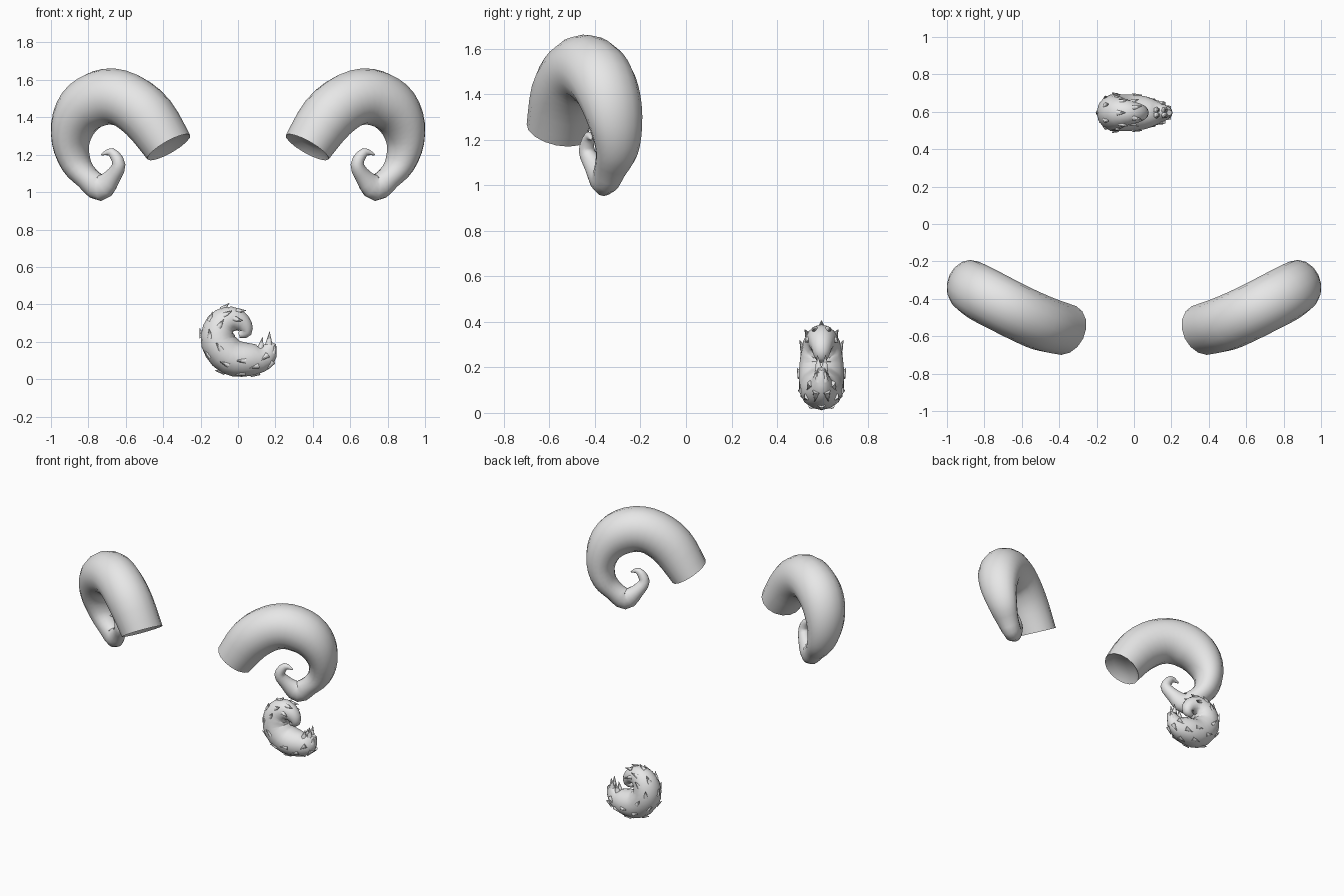
import bpy, bmesh, math
from mathutils import Vector

if "Cube" in bpy.data.objects:
    bpy.data.objects.remove(bpy.data.objects["Cube"])

grey = bpy.data.materials.new("horn grey")
grey.diffuse_color = (0.8, 0.8, 0.8, 1)
grey.use_nodes = True
grey.node_tree.nodes["Principled BSDF"].inputs["Base Color"].default_value = grey.diffuse_color


def smooth_stations(rows, steps):
    """Catmull-Rom through rows of (x, y, z, in-plane radius, across radius)."""
    out = []
    for i in range(len(rows) - 1):
        p = [rows[max(0, min(len(rows) - 1, i + k))] for k in (-1, 0, 1, 2)]
        for s in range(steps):
            t = s / steps
            out.append([0.5 * (2 * b + (c - a) * t + (2 * a - 5 * b + 4 * c - d) * t * t
                               + (3 * b - a - 3 * c + d) * t ** 3) for a, b, c, d in zip(*p)])
    return out + [list(rows[-1])]


def ring_points(stations, normal):
    """Return (centre, tangent, outward axis, radii) for every station."""
    frames = []
    for i, st in enumerate(stations):
        a = Vector(stations[max(i - 1, 0)][:3])
        b = Vector(stations[min(i + 1, len(stations) - 1)][:3])
        tan = (b - a)
        tan = (tan - normal * tan.dot(normal)).normalized()
        frames.append((Vector(st[:3]), tan, normal.cross(tan), st[3], st[4]))
    return frames


def finish(name, bm, angle):
    bmesh.ops.recalc_face_normals(bm, faces=bm.faces)
    mesh = bpy.data.meshes.new(name)
    bm.to_mesh(mesh)
    bm.free()
    mesh.materials.append(grey)
    obj = bpy.data.objects.new(name, mesh)
    bpy.context.collection.objects.link(obj)
    bpy.ops.object.select_all(action='DESELECT')
    obj.select_set(True)
    bpy.context.view_layer.objects.active = obj
    bpy.ops.object.shade_smooth_by_angle(angle=math.radians(angle))
    return obj


def tube(bm, frames, normal, sides, hollow):
    """Loft oval rings; the first end can be dished inwards."""
    loops = []

    def ring(c, u, a, b):
        return [bm.verts.new(c + u * (a * math.cos(2 * math.pi * k / sides))
                             + normal * (b * math.sin(2 * math.pi * k / sides)))
                for k in range(sides)]
    if hollow:
        c, t, u, a, b = frames[0]
        loops.append(ring(c + t * 0.03, u, a * 0.65, b * 0.65))
    loops += [ring(c, u, a, b) for c, t, u, a, b in frames]
    for r0, r1 in zip(loops, loops[1:]):
        for k in range(sides):
            n = (k + 1) % sides
            bm.faces.new((r0[k], r0[n], r1[n], r1[k]))
    bm.faces.new(loops[0])
    bm.faces.new(loops[-1])


# Curled horns: thick at the base, spiralling to a small hooked tip
HORN = [
    (0.37, -0.565, 1.24, 0.130, 0.140),
    (0.48, -0.535, 1.40, 0.148, 0.148),
    (0.595, -0.485, 1.49, 0.150, 0.148),
    (0.705, -0.43, 1.51, 0.150, 0.148),
    (0.81, -0.375, 1.465, 0.143, 0.148),
    (0.875, -0.335, 1.375, 0.122, 0.140),
    (0.895, -0.31, 1.26, 0.096, 0.122),
    (0.865, -0.305, 1.15, 0.078, 0.098),
    (0.805, -0.33, 1.075, 0.064, 0.075),
    (0.735, -0.36, 1.025, 0.073, 0.058),
    (0.672, -0.40, 1.08, 0.046, 0.045),
    (0.637, -0.435, 1.15, 0.035, 0.036),
    (0.676, -0.425, 1.213, 0.024, 0.022),
    (0.73, -0.415, 1.20, 0.004, 0.004),
]
for name, side in (("right_horn", 1), ("left_horn", -1)):
    rows = [(side * r[0],) + r[1:] for r in HORN]
    normal = Vector((-0.43 * side, 0.9, 0)).normalized()
    bm = bmesh.new()
    tube(bm, ring_points(smooth_stations(rows, 3), normal), normal, 16, True)
    finish(name, bm, 50)

# Curled tail: fat middle, tapering at both ends
TAIL = [
    (0.185, 0.595, 0.195, 0.020, 0.015),
    (0.145, 0.595, 0.125, 0.066, 0.052),
    (0.06, 0.595, 0.105, 0.088, 0.090),
    (-0.04, 0.595, 0.120, 0.098, 0.100),
    (-0.105, 0.595, 0.20, 0.094, 0.100),
    (-0.09, 0.595, 0.285, 0.086, 0.088),
    (-0.03, 0.595, 0.318, 0.070, 0.068),
    (0.025, 0.595, 0.295, 0.050, 0.050),
    (0.04, 0.595, 0.252, 0.034, 0.034),
    (0.005, 0.595, 0.235, 0.015, 0.015),
]
normal = Vector((0, 1, 0))
frames = ring_points(smooth_stations(TAIL, 3), normal)
bm = bmesh.new()
tube(bm, frames, normal, 14, False)
finish("tail", bm, 50)


# Pointed tufts lying over the tail surface
def tuft(bm, base, direction, radius, length):
    rot = direction.to_track_quat('Z', 'Y').to_matrix().to_4x4()
    rot.translation = base + direction * (length * 0.5)
    bmesh.ops.create_cone(bm, cap_ends=True, segments=6, radius1=radius,
                          radius2=0.001, depth=length, matrix=rot)


bm = bmesh.new()
centre = Vector((0, 0.595, 0.2))
for n, i in enumerate(range(3, 21, 2)):
    c, t, u, a, b = frames[i]
    outer = u if u.dot(c - centre) > 0 else -u
    for ang in ((-60, 0, 60) if n % 2 else (-85, -30, 30, 85)):
        d = math.radians(ang)
        off = outer * (a * math.cos(d)) + normal * (b * math.sin(d))
        lean = (off.normalized() * 0.35 + t * 0.9).normalized()
        tuft(bm, c + off * 0.88 - t * 0.012, lean, 0.017, 0.052)
# Ragged points at the open end
for x, z, dx, dz, size in ((0.165, 0.185, 0.05, 1, 0.07), (0.185, 0.14, 0.35, 1, 0.05),
                           (0.12, 0.165, 0.2, 1, 0.06)):
    for dy in (-0.012, 0.012):
        tuft(bm, Vector((x, 0.595 + dy, z)), Vector((dx, dy * 8, dz)).normalized(), 0.02, size)
finish("tail_tufts", bm, 60)
